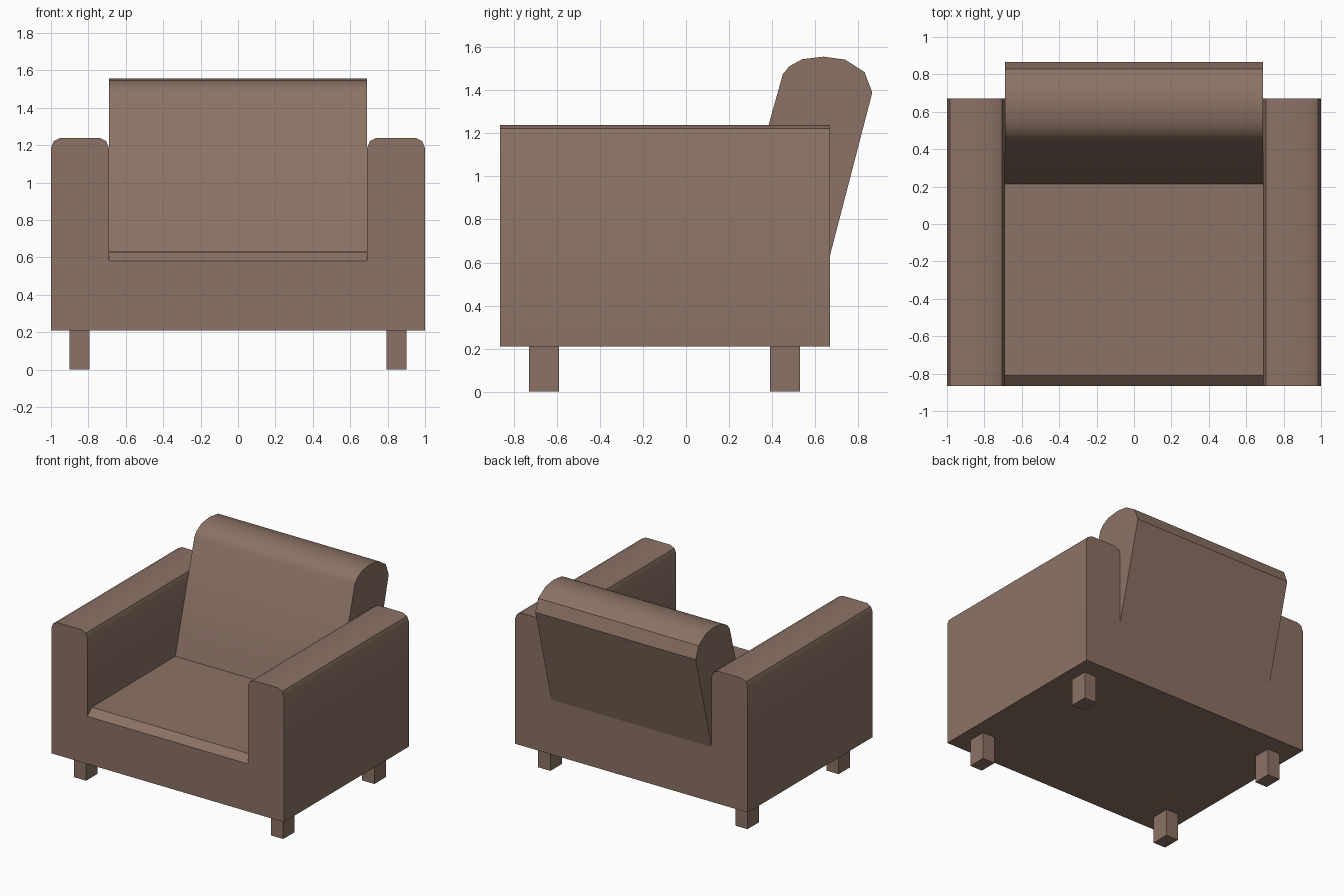
import bpy
import bmesh
import math
from mathutils import Vector

if "Cube" in bpy.data.objects:
    bpy.data.objects.remove(bpy.data.objects["Cube"])

fabric = bpy.data.materials.new("brown_fabric")
fabric.diffuse_color = (0.26, 0.168, 0.128, 1)
fabric.use_nodes = True
fabric.node_tree.nodes["Principled BSDF"].inputs["Base Color"].default_value = fabric.diffuse_color


def extrude_profile(name, points, offset):
    """Extrude a closed 3D profile along offset into a solid part."""
    bm = bmesh.new()
    face = bm.faces.new([bm.verts.new(p) for p in points])
    result = bmesh.ops.extrude_face_region(bm, geom=[face], use_keep_orig=True)
    moved = [g for g in result["geom"] if isinstance(g, bmesh.types.BMVert)]
    bmesh.ops.translate(bm, verts=moved, vec=Vector(offset))
    bmesh.ops.recalc_face_normals(bm, faces=bm.faces)
    mesh = bpy.data.meshes.new(name)
    bm.to_mesh(mesh)
    bm.free()
    mesh.materials.append(fabric)
    obj = bpy.data.objects.new(name, mesh)
    bpy.context.collection.objects.link(obj)
    bpy.ops.object.select_all(action='DESELECT')
    obj.select_set(True)
    bpy.context.view_layer.objects.active = obj
    bpy.ops.object.shade_smooth_by_angle(angle=math.radians(35))
    return obj


FRONT, BACK, BOTTOM, INNER = -0.865, 0.67, 0.21, 0.69

# Seat block with a sloped front edge, profile in y, z
seat = [(FRONT, BOTTOM), (FRONT, 0.58), (-0.81, 0.63), (0.215, 0.635),
        (BACK, 0.635), (BACK, BOTTOM)]
extrude_profile("seat", [(-INNER, y, z) for y, z in seat], (2 * INNER, 0, 0))

# Leaning backrest with a rounded top
backrest = [(0.215, 0.635), (0.45, 1.475), (0.48, 1.512), (0.54, 1.545),
            (0.64, 1.557), (0.74, 1.543), (0.83, 1.485), (0.866, 1.39),
            (BACK, 0.635)]
extrude_profile("backrest", [(-INNER, y, z) for y, z in backrest], (2 * INNER, 0, 0))

# Arms with softened top edges, profile in x, z
arm = [(INNER, BOTTOM), (INNER, 1.185), (0.705, 1.222), (0.74, 1.24),
       (0.95, 1.24), (0.985, 1.222), (1.0, 1.185), (1.0, BOTTOM)]
for side, s in (("left", -1), ("right", 1)):
    extrude_profile(side + "_arm", [(s * x, FRONT, z) for x, z in arm],
                    (0, BACK - FRONT, 0))

    # Square legs
    for place, y in (("front", -0.73), ("back", 0.39)):
        foot = [(0.795, y), (0.9, y), (0.9, y + 0.14), (0.795, y + 0.14)]
        extrude_profile(f"{place}_{side}_leg", [(s * x, v, 0) for x, v in foot],
                        (0, 0, BOTTOM))
